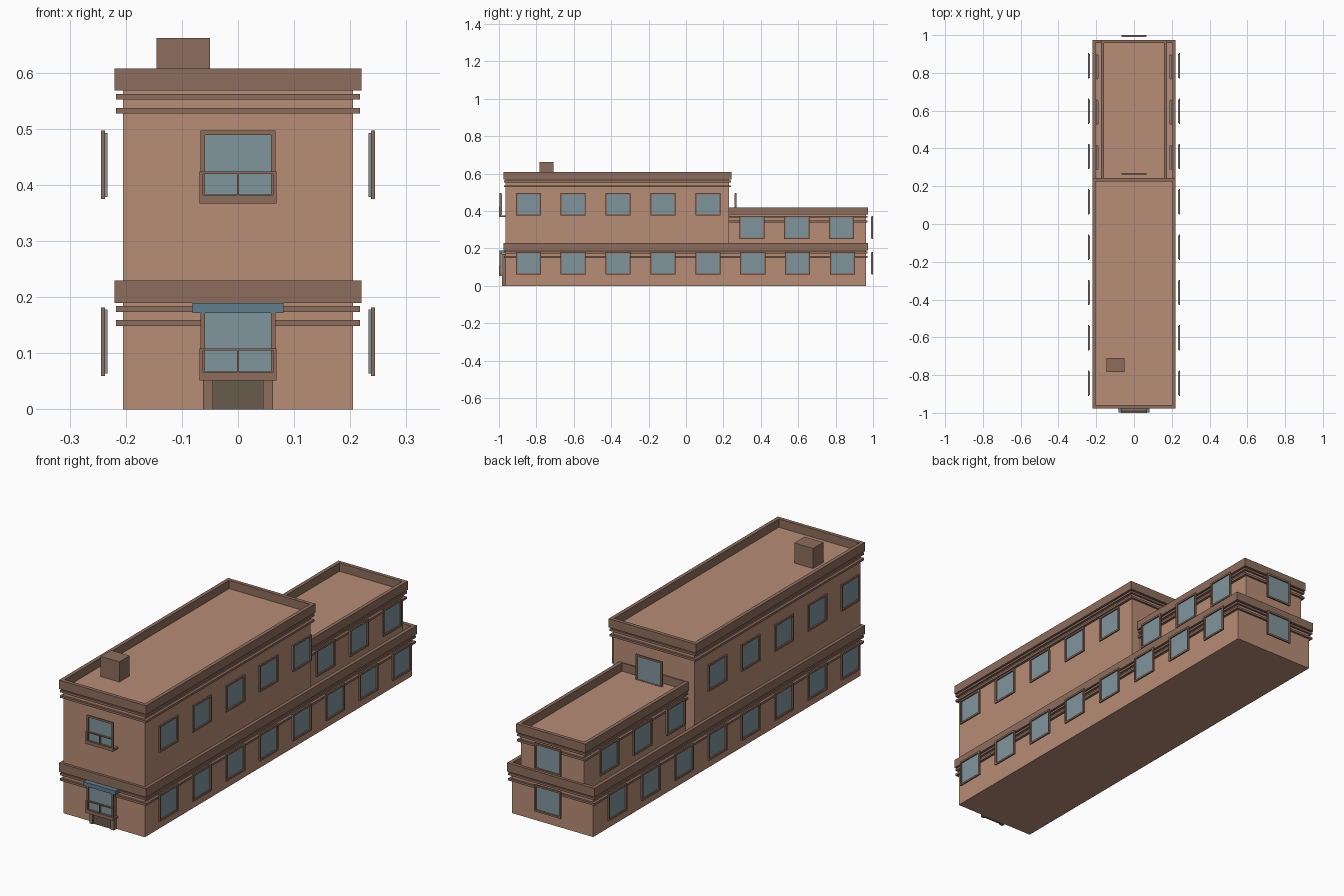
import bpy, bmesh
from math import pi
from mathutils import Matrix, Vector

if "Cube" in bpy.data.objects:
    bpy.data.objects.remove(bpy.data.objects["Cube"])


def material(name, rgb):
    m = bpy.data.materials.new(name)
    m.diffuse_color = (*rgb, 1)
    m.use_nodes = True
    m.node_tree.nodes["Principled BSDF"].inputs["Base Color"].default_value = m.diffuse_color
    return m


WALL = material("wall_clay", (0.48, 0.265, 0.18))
TRIM = material("trim_brown", (0.27, 0.155, 0.11))
GLASS = material("glass", (0.22, 0.30, 0.34))
DOOR = material("door_brown", (0.14, 0.105, 0.072))
AWNING = material("awning_blue", (0.12, 0.21, 0.27))


def boxes(name, spans, mat, matrix=None):
    """One object made of boxes, each given as (x0, x1, y0, y1, z0, z1)."""
    bm = bmesh.new()
    for x0, x1, y0, y1, z0, z1 in spans:
        centre = Vector((x0 + x1, y0 + y1, z0 + z1)) / 2
        size = Matrix.Diagonal((x1 - x0, y1 - y0, z1 - z0, 1))
        bmesh.ops.create_cube(bm, size=1, matrix=Matrix.Translation(centre) @ size)
    me = bpy.data.meshes.new(name)
    bm.to_mesh(me)
    bm.free()
    me.materials.append(mat)
    ob = bpy.data.objects.new(name, me)
    bpy.context.collection.objects.link(ob)
    if matrix:
        ob.matrix_world = matrix
    return ob


def rim(name, hx, y0, y1, z0, z1, t):
    """Rectangular ring running round a storey."""
    boxes(name, [(-hx, hx, y0, y0 + t, z0, z1), (-hx, hx, y1 - t, y1, z0, z1),
                 (-hx, -hx + t, y0 + t, y1 - t, z0, z1),
                 (hx - t, hx, y0 + t, y1 - t, z0, z1)], TRIM)


def storey(name, hx, y0, y1, z0, top):
    # Wall block, raised parapet and two string courses
    boxes(name + "_walls", [(-hx, hx, y0, y1, z0, top - 0.038)], WALL)
    rim(name + "_parapet", hx + 0.015, y0 - 0.012, y1 + 0.012, top - 0.04, top, 0.017)
    for i, z in enumerate((top - 0.056, top - 0.081)):
        rim(f"{name}_course_{i + 1}", hx + 0.012, y0 - 0.009, y1 + 0.009, z, z + 0.01, 0.014)


def window(name, x, y, z, angle):
    """Framed pane standing off the wall; local -y faces outward."""
    m = Matrix.Translation((x, y, z)) @ Matrix.Rotation(angle, 4, 'Z')
    w, h, t = 0.067, 0.061, 0.008
    boxes(name + "_frame", [(-w, w, 0, 0.007, -h, -h + t), (-w, w, 0, 0.007, h - t, h),
                            (-w, -w + t, 0, 0.007, -h + t, h - t),
                            (w - t, w, 0, 0.007, -h + t, h - t)], TRIM, m)
    boxes(name + "_pane", [(-w + t / 2, w - t / 2, 0.006, 0.011, -h + t / 2, h - t / 2)], GLASS, m)


# Building masses
storey("ground_floor", 0.205, -0.964, 0.962, 0, 0.23)
storey("upper_floor", 0.205, -0.964, 0.231, 0.19, 0.608)
storey("rear_annex", 0.16, 0.231, 0.962, 0.19, 0.42)
boxes("chimney", [(-0.145, -0.05, -0.783, -0.709, 0.56, 0.662)], TRIM)

# Side windows in rows, on both sides
for side, s in (("right", 1), ("left", -1)):
    for i in range(8):
        y = -0.843 + 0.24 * i
        window(f"{side}_ground_window_{i + 1}", s * 0.244, y, 0.121, s * pi / 2)
        if i < 5:
            window(f"{side}_upper_window_{i + 1}", s * 0.244, y, 0.436, s * pi / 2)
        else:
            window(f"{side}_annex_window_{i - 4}", s * 0.199, y - 0.005, 0.312, s * pi / 2)

# Rear windows
window("rear_ground_window", 0, 1.0, 0.121, pi)
window("rear_annex_window", 0, 1.0, 0.312, pi)
window("rear_upper_window", 0, 0.27, 0.436, pi)

# Front sash windows with a two-light lower sash and a sill
for name, z in (("front_upper", 0.436), ("front_ground", 0.121)):
    window(name + "_window", 0, -0.996, z, 0)
    boxes(name + "_sash", [(-0.069, 0.069, -1.0, -0.992, z - 0.069, z - 0.054),
                           (-0.069, 0.069, -1.0, -0.992, z - 0.016, z - 0.012),
                           (-0.069, -0.062, -1.0, -0.992, z - 0.054, z - 0.016),
                           (0.062, 0.069, -1.0, -0.992, z - 0.054, z - 0.016),
                           (-0.002, 0.002, -1.0, -0.99, z - 0.054, z - 0.016)], TRIM)
    boxes(name + "_sill", [(-0.069, 0.069, -0.998, -0.964, z - 0.069, z - 0.06)], TRIM)

# Front door and awning
boxes("door_frame", [(-0.062, -0.045, -0.983, -0.964, 0, 0.17),
                     (0.045, 0.062, -0.983, -0.964, 0, 0.17)], TRIM)
boxes("door", [(-0.045, 0.045, -0.977, -0.964, 0, 0.17)], DOOR)
boxes("awning", [(-0.081, 0.081, -0.998, -0.964, 0.172, 0.19)], AWNING)
